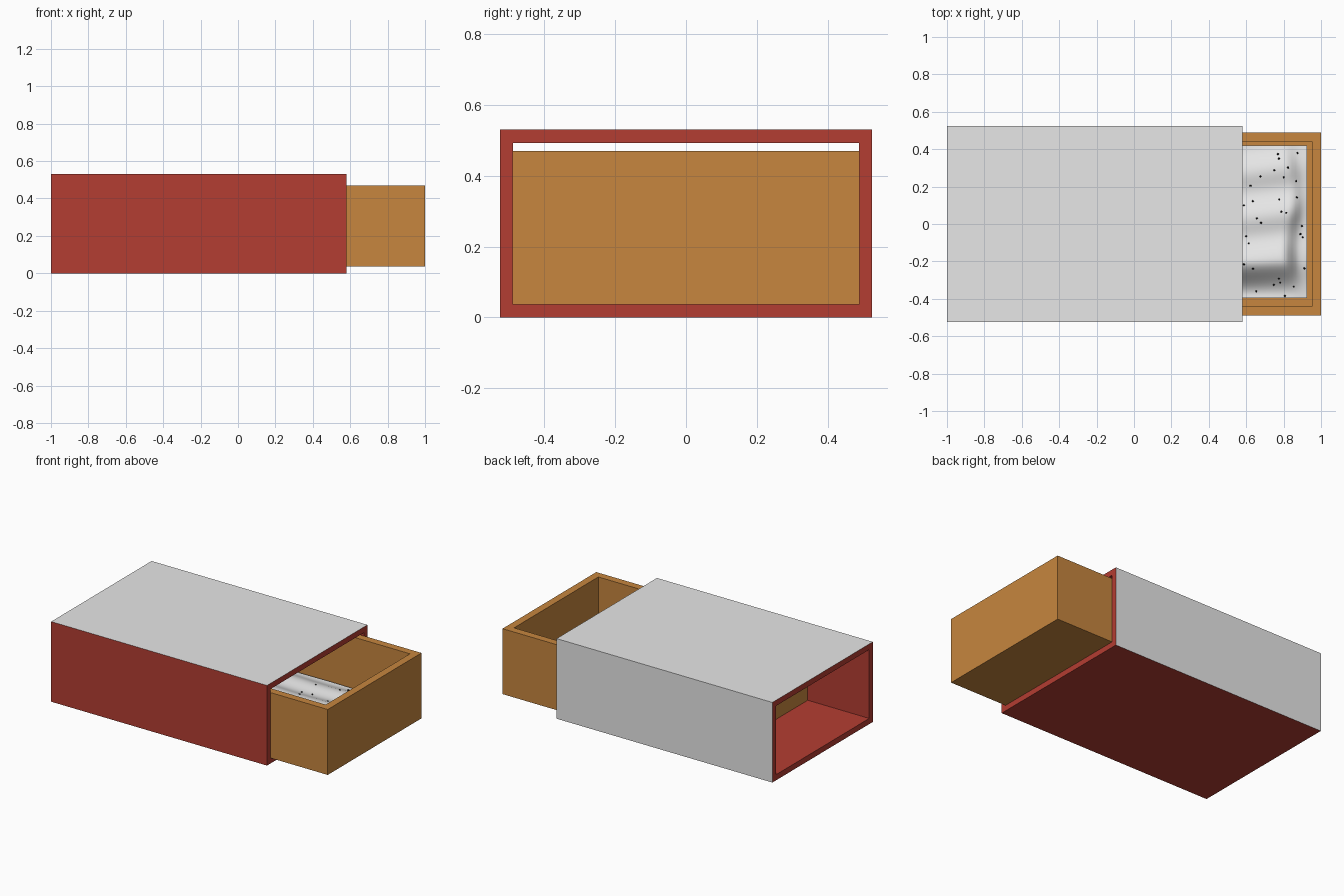
import bpy, bmesh, math, random
from mathutils import Vector, Matrix

default = bpy.data.objects.get("Cube")
if default:
    bpy.data.objects.remove(default, do_unlink=True)


def material(name, rgb):
    m = bpy.data.materials.new(name)
    m.use_nodes = True
    m.diffuse_color = (*rgb, 1)
    m.node_tree.nodes["Principled BSDF"].inputs["Base Color"].default_value = (*rgb, 1)
    return m


RED = material("red card", (0.456, 0.047, 0.032))
BROWN = material("brown card", (0.57, 0.24, 0.049))
WHITE = material("white paper", (0.8, 0.8, 0.8))
BLACK = material("black specks", (0.01, 0.01, 0.01))


def box(lo, hi):
    lo, hi = Vector(lo), Vector(hi)
    bm = bmesh.new()
    bmesh.ops.create_cube(bm, size=1, matrix=Matrix.Translation((lo + hi) / 2)
                          @ Matrix.Diagonal((*(hi - lo), 1)))
    bm.normal_update()
    return bm


def finish(bm, name, *mats):
    me = bpy.data.meshes.new(name)
    bm.to_mesh(me)
    bm.free()
    for m in mats:
        me.materials.append(m)
    ob = bpy.data.objects.new(name, me)
    bpy.context.collection.objects.link(ob)
    return ob


# Outer sleeve: open tube along x, white on its top and back
half_y, top = 0.525, 0.53
bm = box((-1, -half_y, 0), (0.58, half_y, top))
ends = [f for f in bm.faces if abs(f.normal.x) > 0.9]
bmesh.ops.inset_individual(bm, faces=ends, thickness=0.053)
rims = [e for f in ends for e in f.edges]
bmesh.ops.delete(bm, geom=ends, context='FACES_ONLY')
bmesh.ops.bridge_loops(bm, edges=rims)
bmesh.ops.recalc_face_normals(bm, faces=bm.faces[:])
for f in bm.faces:
    c = f.calc_center_median()
    f.material_index = int(c.y > half_y - 0.01 or c.z > top - 0.01)
finish(bm, "sleeve", RED, WHITE)

# Sliding drawer: hollowed box
back, wall, floor = -0.55, 0.07, 0.105
bm = box((back, -0.49, 0.037), (1, 0.49, 0.47))
lid = [f for f in bm.faces if f.normal.z > 0.9]
bmesh.ops.inset_individual(bm, faces=lid, thickness=wall)
well = bmesh.ops.extrude_discrete_faces(bm, faces=lid)["faces"]
bmesh.ops.translate(bm, verts=well[0].verts[:], vec=(0, 0, floor - 0.47))
bmesh.ops.recalc_face_normals(bm, faces=bm.faces[:])
finish(bm, "drawer", BROWN)


def ramp(t):
    t = max(0, min(1, t))
    return t * t * (3 - 2 * t)


x0, x1, y0, y1 = back + wall, 0.925, -0.395, 0.42


def lining_height(x, y):
    ridge = ramp((y - y0) / 0.2) * (0.11 - 0.12 * (y + 0.2))
    folds = 0.012 * math.sin(26 * y + 0.8 * math.sin(4 * x))
    edge = x1 - 0.02 + 0.02 * math.sin(11 * y)
    ends = ramp((edge - x) / 0.09) * ramp((x - x0) / 0.09)
    return floor + 0.01 + max(0, (ridge + folds) * (0.3 + 0.7 * ends))


# Crumpled paper lining in the drawer
bm = bmesh.new()
bmesh.ops.create_grid(bm, x_segments=70, y_segments=50, size=0.5)
for v in bm.verts:
    x = x0 + (v.co.x + 0.5) * (x1 - x0)
    y = y0 + (v.co.y + 0.5) * (y1 - y0)
    v.co = (x, y, lining_height(x, y))
for f in bm.faces:
    f.smooth = True
finish(bm, "paper_lining", WHITE)

# Specks scattered over the lining
random.seed(4)
bm = bmesh.new()
for _ in range(90):
    x, y = random.uniform(x0, x1 - 0.01), random.uniform(y0, y1 - 0.01)
    bmesh.ops.create_icosphere(bm, subdivisions=1, radius=0.006,
                               matrix=Matrix.Translation((x, y, lining_height(x, y))))
finish(bm, "specks", BLACK)
